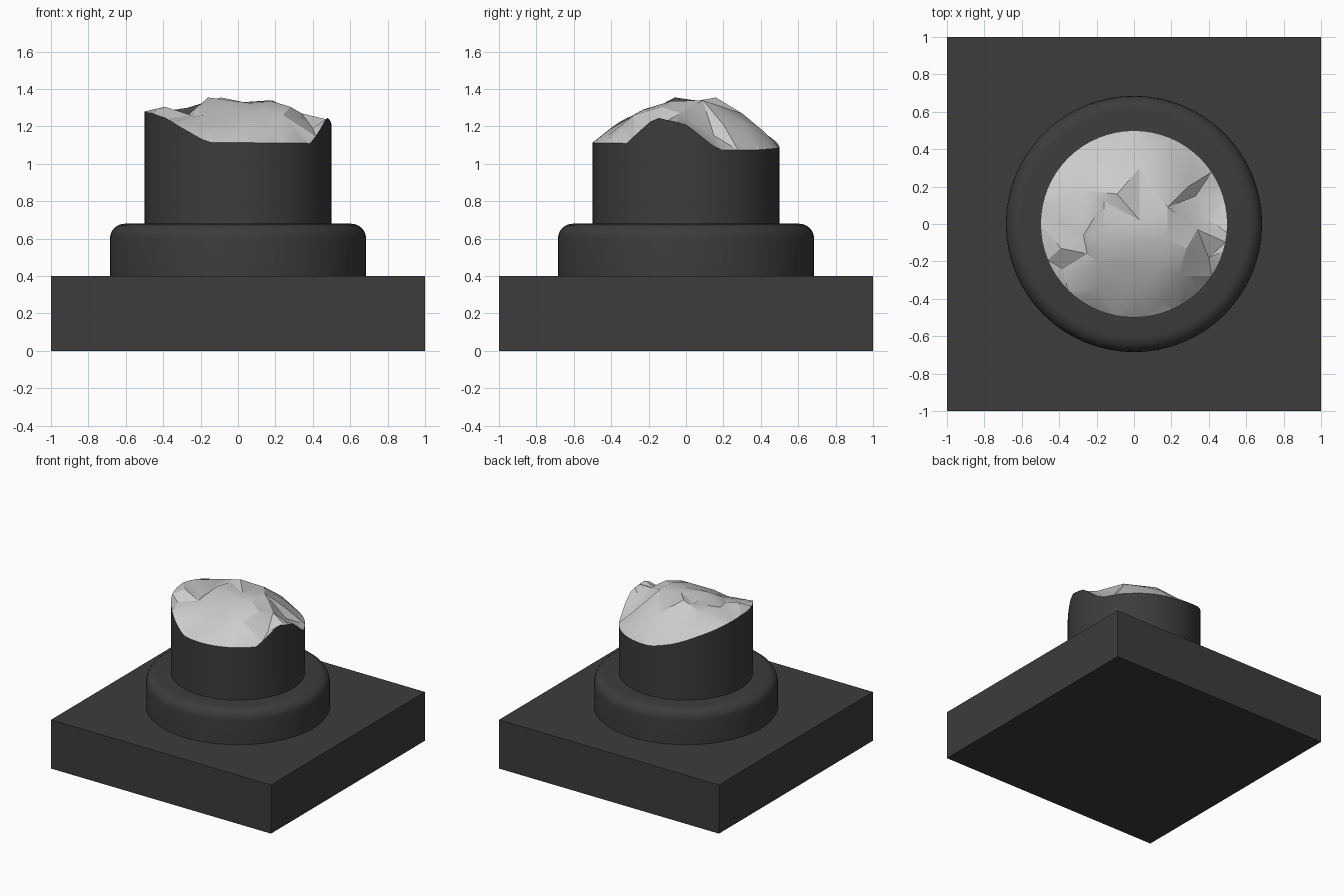
import bpy, bmesh, math
from mathutils import Vector
from mathutils.geometry import delaunay_2d_cdt

if "Cube" in bpy.data.objects:
    bpy.data.objects.remove(bpy.data.objects["Cube"])

SEG = 64
R = 0.5

dark = bpy.data.materials.new("dark_stone")
dark.diffuse_color = (0.045, 0.045, 0.045, 1)
dark.use_nodes = True
dark.node_tree.nodes["Principled BSDF"].inputs["Base Color"].default_value = dark.diffuse_color


def finish(name, bm, mat=None, angle=30):
    bmesh.ops.recalc_face_normals(bm, faces=bm.faces)
    mesh = bpy.data.meshes.new(name)
    bm.to_mesh(mesh)
    bm.free()
    obj = bpy.data.objects.new(name, mesh)
    bpy.context.collection.objects.link(obj)
    if mat:
        mesh.materials.append(mat)
    bpy.ops.object.select_all(action='DESELECT')
    obj.select_set(True)
    bpy.context.view_layer.objects.active = obj
    bpy.ops.object.shade_smooth_by_angle(angle=math.radians(angle))
    return obj


def ring(r, z):
    """Circle of points; z is a function of the angle in degrees."""
    pts = []
    for i in range(SEG):
        d = 360 * i / SEG
        a = math.radians(d)
        pts.append(Vector((r * math.cos(a), r * math.sin(a), z(d))))
    return pts


def loft(bm, rings):
    loops = [[bm.verts.new(p) for p in pts] for pts in rings]
    for a, b in zip(loops, loops[1:]):
        for i in range(SEG):
            j = (i + 1) % SEG
            bm.faces.new((a[i], a[j], b[j], b[i]))
    return loops


# Height of the broken rim around the column (angle, z)
RIM = [(0, 1.21), (20, 1.075), (50, 1.075), (93, 1.09), (115, 1.14), (137, 1.205),
       (160, 1.255), (180, 1.28), (205, 1.27), (220, 1.245), (235, 1.185),
       (251, 1.115), (321, 1.11), (341, 1.25), (360, 1.21)]


def rim_height(d):
    for (a, za), (b, zb) in zip(RIM, RIM[1:]):
        if a <= d <= b:
            return za + (zb - za) * (d - a) / (b - a)


# Square base slab
bm = bmesh.new()
bmesh.ops.create_cube(bm, size=1)
for v in bm.verts:
    v.co = (v.co.x * 2, v.co.y * 2, (v.co.z + 0.5) * 0.4)
finish("base_slab", bm, dark)

# Rounded collar
bm = bmesh.new()
profile = [(0.685, 0.4)]
for k in range(7):
    t = math.radians(15 * k)
    profile.append((0.605 + 0.08 * math.cos(t), 0.60 + 0.08 * math.sin(t)))
loops = loft(bm, [ring(r, lambda d, z=z: z) for r, z in profile])
bm.faces.new(loops[-1])
finish("collar", bm, dark)

# Column shaft with jagged rim
rim = ring(R, rim_height)
bm = bmesh.new()
loft(bm, [ring(R, lambda d: 0.66), rim])
finish("column_shaft", bm, dark)

# Broken stone top: peaks and steps joined to the rim
peaks = [Vector(p) for p in (
    (-0.09, 0.16, 1.355), (-0.16, -0.06, 1.355), (0.18, 0.09, 1.34), (0.03, 0.02, 1.33),
    (0.34, -0.03, 1.27), (0.28, -0.13, 1.305), (0.07, -0.09, 1.325), (0.18, -0.08, 1.335),
    (0.13, -0.23, 1.29), (0.24, -0.28, 1.26), (0.03, -0.22, 1.27), (-0.05, -0.30, 1.22),
    (-0.19, -0.35, 1.21), (-0.18, -0.22, 1.26), (0.02, -0.39, 1.20), (0.14, -0.42, 1.15),
    (-0.39, -0.13, 1.305), (-0.27, -0.06, 1.26), (-0.25, -0.16, 1.26), (-0.38, -0.24, 1.24),
    (-0.27, 0.18, 1.30), (-0.16, 0.12, 1.33), (0.03, 0.30, 1.27), (-0.11, 0.37, 1.20),
    (0.10, 0.42, 1.17), (0.20, 0.30, 1.22), (0.29, 0.20, 1.21), (0.33, 0.15, 1.15),
    (0.31, 0.29, 1.13), (0.40, 0.03, 1.19), (0.40, -0.18, 1.19))]
points = rim + peaks
edges = [(i, (i + 1) % SEG) for i in range(SEG)]
co, _, tris, orig, _, _ = delaunay_2d_cdt([p.to_2d() for p in points], edges, [], 1, 1e-5)
bm = bmesh.new()
verts = [bm.verts.new((c.x, c.y, points[o[0]].z)) for c, o in zip(co, orig)]
for t in tris:
    bm.faces.new([verts[i] for i in t])
top = finish("broken_top", bm, None, 25)
if top.data.polygons[0].normal.z < 0:
    top.data.flip_normals()
